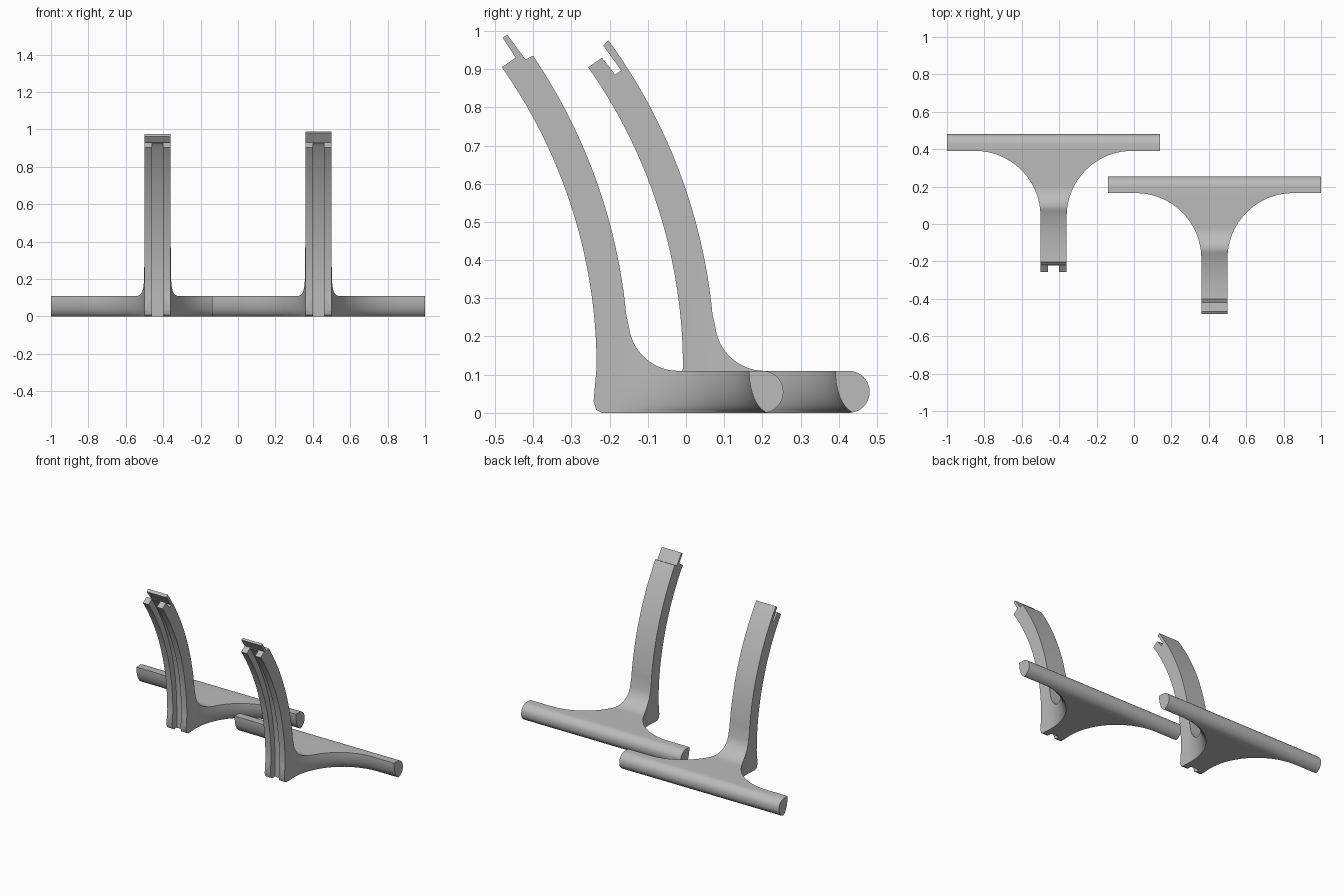
import bpy, bmesh
from math import sin, cos, pi, sqrt

cube = bpy.data.objects.get("Cube")
if cube:
    bpy.data.objects.remove(cube)

grey = bpy.data.materials.new("plain_grey")
grey.use_nodes = True
grey.diffuse_color = (0.5, 0.5, 0.5, 1)
grey.node_tree.nodes["Principled BSDF"].inputs["Base Color"].default_value = (0.5, 0.5, 0.5, 1)

ARM = 0.07        # half width of the arm
HALF_BAR = 0.57   # half length of the foot bar
FOOT = 0.11       # height of the foot
FILLET = 0.35     # plan radius between arm and bar
BACK_R, FRONT_R, GROOVE_R = 1.45, 1.366, 1.406


def arc(cy, cz, r, a0, a1, n):
    steps = [a0 + (a1 - a0) * i / n for i in range(n + 1)]
    return [(cy + r * cos(a), cz + r * sin(a)) for a in steps]


def arm_arc(r, a0, a1):
    return arc(-1.6, 0.12, r, a0, a1, 28)


def loft(name, rings):
    """Closed solid through rings of equal point count."""
    bm = bmesh.new()
    loops = [[bm.verts.new(p) for p in ring] for ring in rings]
    for a, b in zip(loops, loops[1:]):
        for i in range(len(a)):
            j = (i + 1) % len(a)
            bm.faces.new((a[i], a[j], b[j], b[i]))
    bm.faces.new(loops[0])
    bm.faces.new(loops[-1])
    bmesh.ops.recalc_face_normals(bm, faces=bm.faces)
    mesh = bpy.data.meshes.new(name)
    bm.to_mesh(mesh)
    bm.free()
    mesh.materials.append(grey)
    ob = bpy.data.objects.new(name, mesh)
    bpy.context.collection.objects.link(ob)
    return ob


def prism(name, profile, half):
    return loft(name, [[(x, y, z) for y, z in profile] for x in (-half, half)])


def plan_ring(z):
    """T-shaped plan outline; its front wall curves under towards the floor."""
    t = min(1, max(0, 1 - z / FOOT))
    under = 0.055 * (1 - sqrt(1 - t * t))
    side = [(ARM, -0.7)]
    for i in range(25):
        a = pi / 2 * i / 24
        r = FILLET + under * sin(a)
        side.append((ARM + FILLET - r * cos(a), 0.165 - FILLET + r * sin(a)))
    side += [(HALF_BAR, 0.165 + under), (HALF_BAR, 0.4)]
    return [(x, y, z) for x, y in side + [(-x, y) for x, y in reversed(side)]]


def combine(ob, other, operation):
    mod = ob.modifiers.new(operation.lower(), "BOOLEAN")
    mod.object, mod.operation, mod.solver = other, operation, "EXACT"
    bpy.context.view_layer.objects.active = ob
    bpy.ops.object.modifier_apply(modifier=mod.name)
    bpy.data.objects.remove(other)


def build_stand(name, x, y, back_end, tip):
    # side silhouette: foot, rounded bar, back fillet, arm, joint, front of arm
    profile = [(-0.235, 0.008), (-0.22, 0)]
    profile += arc(0.2, FOOT / 2, FOOT / 2, -pi / 2, pi / 2, 20)
    profile += arc(-0.02, 0.24, 0.13, -pi / 2, -pi + 0.12, 14)
    profile += arm_arc(BACK_R, 0.095, back_end)
    profile += tip
    profile += arm_arc(FRONT_R, 0.612, 0)
    profile += [(-0.242, 0.03)]
    stand = prism(name, profile, 0.7)

    # trim to the T-shaped plan
    levels = [-0.02] + [FOOT * (i / 12) ** 1.5 for i in range(1, 13)] + [1.2]
    combine(stand, loft("plan_trim", [plan_ring(z) for z in levels]), "INTERSECT")

    # groove down the front of the arm
    groove = [(-0.8, -0.1), (-0.194, -0.1)] + arm_arc(GROOVE_R, 0, 0.612) + [(-0.8, 1.2)]
    combine(stand, prism("groove_cutter", groove, 0.03), "DIFFERENCE")

    stand.location = (x, y, 0)
    bpy.ops.object.select_all(action="DESELECT")
    stand.select_set(True)
    bpy.context.view_layer.objects.active = stand
    bpy.ops.object.shade_smooth_by_angle(angle=0.5)


# stand with a tongue on top
build_stand("left_stand_with_tongue", 0.43, 0, 0.597,
            [(-0.42, 0.925), (-0.468, 0.99), (-0.48, 0.982), (-0.446, 0.93)])
# stand with a matching slot on top
build_stand("right_stand_with_slot", -0.43, 0.226, 0.631,
            [(-0.443, 0.962), (-0.396, 0.897), (-0.411, 0.885), (-0.446, 0.93)])
